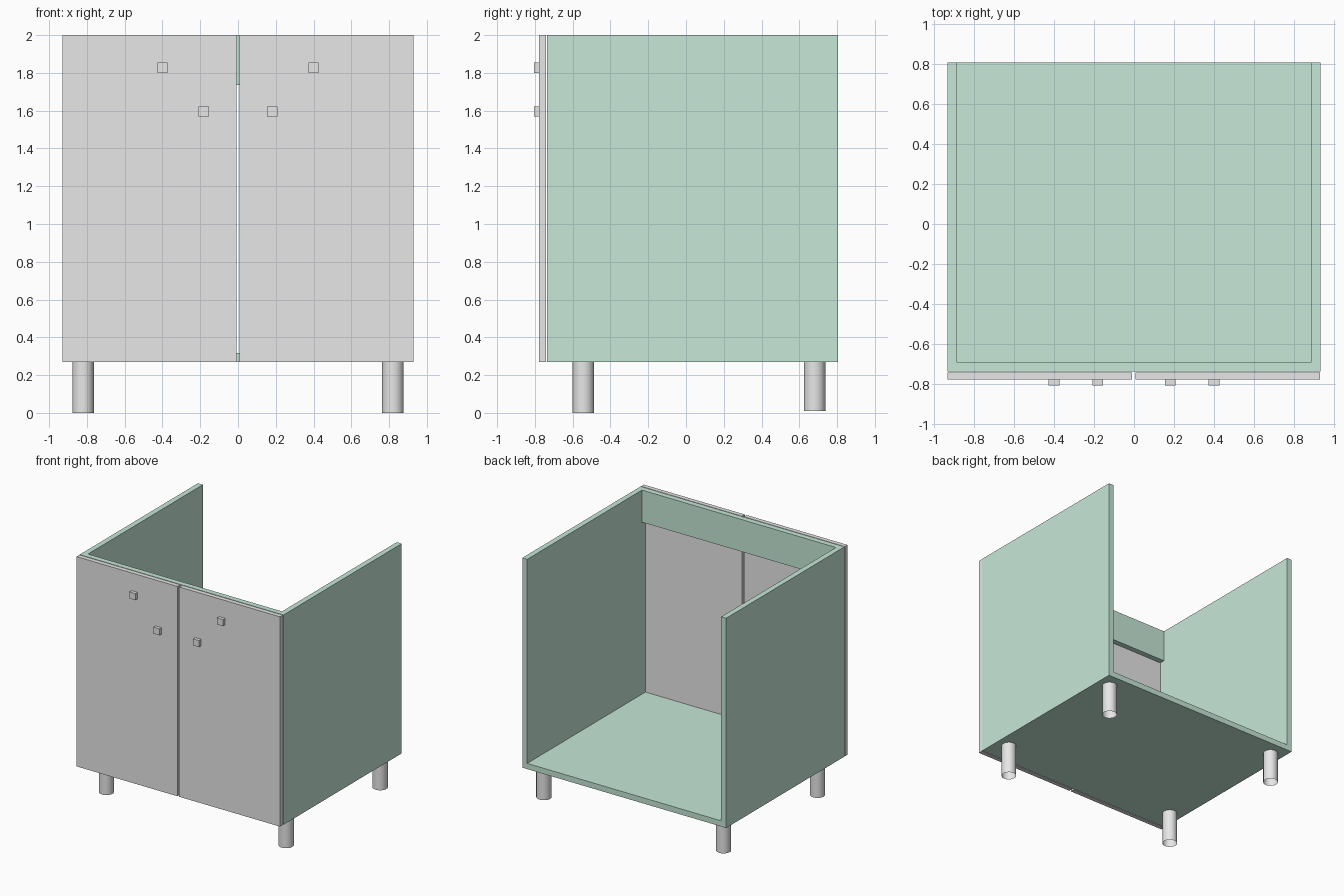
import bpy
import bmesh
import math

old = bpy.data.objects.get("Cube")
if old:
    bpy.data.objects.remove(old, do_unlink=True)


def make_material(name, rgb):
    mat = bpy.data.materials.new(name)
    mat.use_nodes = True
    colour = (*rgb, 1.0)
    mat.diffuse_color = colour
    mat.node_tree.nodes["Principled BSDF"].inputs["Base Color"].default_value = colour
    return mat


green = make_material("pale_green", (0.57, 0.80, 0.68))
grey = make_material("light_grey", (0.80, 0.80, 0.80))


def add_object(name, bm, mat):
    mesh = bpy.data.meshes.new(name)
    bm.to_mesh(mesh)
    bm.free()
    mesh.materials.append(mat)
    obj = bpy.data.objects.new(name, mesh)
    bpy.context.collection.objects.link(obj)
    return obj


def box(name, x, y, z, mat):
    """Box spanning the given (low, high) range on each axis."""
    bm = bmesh.new()
    bmesh.ops.create_cube(bm, size=1)
    for v in bm.verts:
        v.co = [(lo + hi) / 2 + c * (hi - lo) for c, (lo, hi) in zip(v.co, (x, y, z))]
    return add_object(name, bm, mat)


def tube_leg(name, x, y, bottom, top, radius):
    """Smooth tube, open at both ends."""
    bm = bmesh.new()
    bmesh.ops.create_cone(bm, cap_ends=False, segments=32, radius1=radius,
                          radius2=radius, depth=top - bottom)
    bmesh.ops.translate(bm, verts=bm.verts, vec=(x, y, (top + bottom) / 2))
    for f in bm.faces:
        f.smooth = True
    return add_object(name, bm, grey)


# Carcass dimensions
HALF, INNER = 0.93, 0.885
FRONT, BACK = -0.735, 0.805
BASE, TOP = 0.27, 2.0

# Open-backed carcass
box("left_side", (INNER, HALF), (FRONT, BACK), (BASE, TOP), green)
box("right_side", (-HALF, -INNER), (FRONT, BACK), (BASE, TOP), green)
box("bottom_panel", (-INNER, INNER), (FRONT, BACK), (BASE, 0.317), green)
box("front_rail", (-INNER, INNER), (FRONT, -0.69), (1.735, TOP), green)

# Doors
DOOR_FRONT = -0.777
box("right_door", (-HALF, -0.009), (DOOR_FRONT, -0.741), (BASE, TOP), grey)
box("left_door", (0.008, 0.928), (DOOR_FRONT, -0.741), (BASE, TOP), grey)

# Square knobs, two on each door
for side, label in ((1, "left"), (-1, "right")):
    for x, z, level in ((0.40, 1.827, "upper"), (0.181, 1.595, "lower")):
        cx, r = side * x, 0.027
        box(f"{label}_{level}_knob", (cx - r, cx + r), (-0.805, DOOR_FRONT),
            (z - r, z + r), grey)

    # Legs
    tube_leg(f"{label}_front_leg", side * 0.82, -0.543, 0.0, BASE, 0.057)
    tube_leg(f"{label}_back_leg", side * 0.82, 0.681, 0.01, BASE, 0.057)
